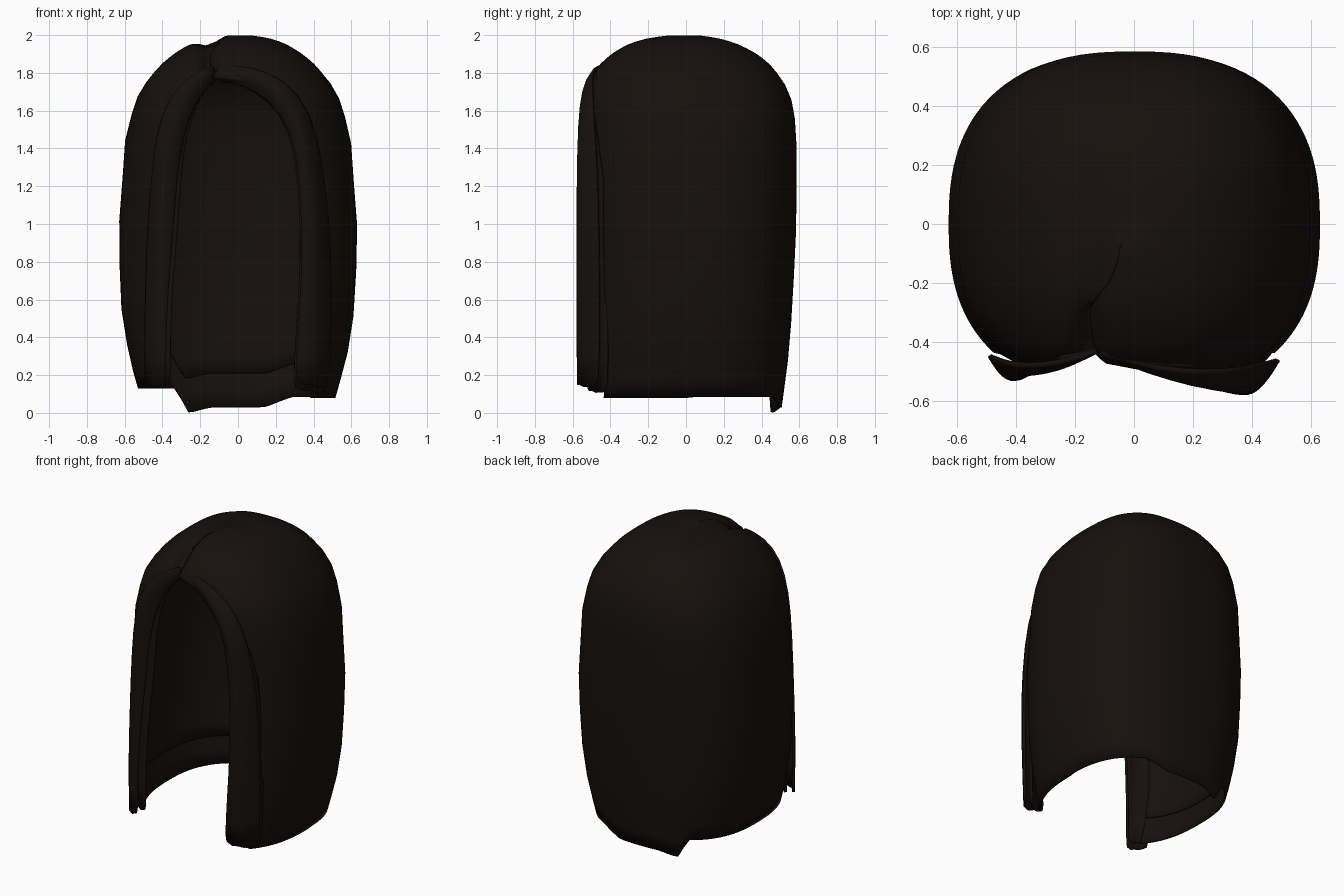
import bpy, bmesh, math

if "Cube" in bpy.data.objects:
    bpy.data.objects.remove(bpy.data.objects["Cube"])

mat = bpy.data.materials.new("dark_brown")
mat.diffuse_color = (0.008, 0.0052, 0.0038, 1)
mat.use_nodes = True
mat.node_tree.nodes["Principled BSDF"].inputs["Base Color"].default_value = mat.diffuse_color


def lerp(table, v, k=1):
    """Piecewise linear lookup in rows of (v, value, value...)."""
    if v <= table[0][0]:
        return table[0][k]
    for a, b in zip(table, table[1:]):
        if v <= b[0]:
            f = (v - a[0]) / (b[0] - a[0])
            return a[k] + (b[k] - a[k]) * f
    return table[-1][k]


def finish(name, bm, thickness, subdiv=0):
    bmesh.ops.remove_doubles(bm, verts=bm.verts, dist=0.0015)
    bmesh.ops.recalc_face_normals(bm, faces=bm.faces)
    me = bpy.data.meshes.new(name)
    bm.to_mesh(me)
    bm.free()
    ob = bpy.data.objects.new(name, me)
    bpy.context.collection.objects.link(ob)
    me.materials.append(mat)
    if subdiv:
        m = ob.modifiers.new("smooth", 'SUBSURF')
        m.levels = m.render_levels = subdiv
    m = ob.modifiers.new("thickness", 'SOLIDIFY')
    m.thickness = thickness
    m.offset = 0
    bpy.ops.object.select_all(action='DESELECT')
    ob.select_set(True)
    bpy.context.view_layer.objects.active = ob
    bpy.ops.object.shade_smooth_by_angle(angle=math.radians(60))
    return ob


def grid_faces(bm, rows):
    vs = [[bm.verts.new(p) for p in r] for r in rows]
    for a, b in zip(vs, vs[1:]):
        for i in range(len(a) - 1):
            bm.faces.new((a[i], a[i + 1], b[i + 1], b[i]))
    return vs


# height, half width, back depth, front depth
PROFILE = [(0, .49, .50, -.57), (.3, .575, .54, -.575), (.55, .615, .56, -.575),
           (.95, .632, .58, -.575), (1.2, .612, .583, -.57), (1.45, .595, .583, -.565),
           (1.6, .555, .57, -.56), (1.7, .52, .545, -.545), (1.83, .42, .46, -.47),
           (1.9, .335, .37, -.39), (1.95, .25, .27, -.30), (1.98, .165, .17, -.20),
           (1.995, .05, .05, -.07)]
# height, left and right edge of the face opening
OPENING = [(0, -.38, .37), (.3, -.45, .45), (.5, -.47, .47), (1.0, -.48, .48), (1.3, -.44, .45),
           (1.55, -.36, .36), (1.7, -.25, .22), (1.8, -.13, -.13), (1.9, -.15, -.15),
           (1.95, -.14, -.14), (2, -.03, -.03)]
# hem height across the back, by x
HEM = [(-.31, .13), (-.26, 0), (-.14, .03), (.14, .03), (.27, .085)]
LEVELS = [0, .1, .25, .45, .7, .95, 1.2, 1.4, 1.55, 1.65, 1.73, 1.8, 1.84, 1.87, 1.9,
          1.925, 1.945, 1.96, 1.975, 1.985, 1.993]
POW, COLS = 2.5, 96


def angles(z):
    out = []
    for k in (1, 2):
        r = max(-1, min(1, lerp(OPENING, z, k) / lerp(PROFILE, z)))
        out.append(-math.acos(math.copysign(abs(r) ** (POW / 2), r)))
    return out[1], out[0] + 2 * math.pi


def section(z, th):
    c, s = math.cos(th), math.sin(th)
    x = lerp(PROFILE, z) * math.copysign(abs(c) ** (2 / POW), c)
    y = lerp(PROFILE, z, 2 if s > 0 else 3) * abs(s) ** (2 / POW)
    return x, y


def shell(name, scale, lift, drop, thickness):
    bm = bmesh.new()
    rows = []
    a0, a1 = angles(0)
    for lev in LEVELS:
        t0, t1 = angles(lev)
        row = []
        for i in range(COLS + 1):
            f = i / COLS
            f -= .45 * math.sin(2 * math.pi * f) / (2 * math.pi)  # denser at the parting
            bx, by = section(0, a0 + (a1 - a0) * f)
            hem = lerp(HEM, bx) if by > 0 else (.13 if bx < 0 else .08)
            hem += lift
            z = hem + lev / 2 * (2 - hem)
            x, y = section(z, t0 + (t1 - t0) * f)
            # parting groove from the forehead to the crown
            if z > 1.6:
                fade = max(0, min(1, (.27 - y) / .2)) * min(1, (z - 1.6) / .15)
                g = math.exp(-((x + .155) / .045) ** 2) * fade
                z -= .055 * g
                if y < -.3:
                    y += .05 * g
            row.append((x * scale, y * scale, z - drop))
        rows.append(row)
    vs = grid_faces(bm, rows)
    bm.faces.new(vs[-1][:-1])
    bmesh.ops.remove_doubles(bm, verts=bm.verts, dist=0.0015)
    crown = [v for v in bm.verts if v.co.z > 1.8 - drop and not v.is_boundary]
    for _ in range(2):
        bmesh.ops.smooth_vert(bm, verts=crown, factor=.4,
                              use_axis_x=True, use_axis_y=True, use_axis_z=True)
    return finish(name, bm, thickness)


shell("hair_shell", 0.994, 0, 0, .012)
shell("inner_lining", 0.95, .22, .04, .012)


def lock(name, stations, bulge, shift=(0, 0, 0), trim=0):
    """Ribbon lofted between an outer and an inner edge, bulging forward."""
    bm = bmesh.new()
    rows = []
    n = 6
    for j, (o, i) in enumerate(stations):
        w = j / (len(stations) - 1)
        row = []
        for k in range(n + 1):
            f = k / n
            p = [a + (b - a) * f + s * min(1, w * 2) for a, b, s in zip(o, i, shift)]
            p[1] -= bulge * math.sin(math.pi * f) * min(1, .3 + w * 2)
            if j == len(stations) - 1:
                p[2] += trim + (.02 if k % 2 else 0)
            row.append(p)
        rows.append(row)
    grid_faces(bm, rows)
    return finish(name, bm, .016, 1)


RIGHT = [((-.11, -.43, 1.84), (-.12, -.41, 1.77)), ((.08, -.49, 1.83), (.02, -.46, 1.745)),
         ((.25, -.50, 1.76), (.17, -.51, 1.66)), ((.38, -.49, 1.60), (.29, -.54, 1.50)),
         ((.45, -.47, 1.30), (.335, -.56, 1.20)), ((.49, -.46, .90), (.345, -.565, .80)),
         ((.49, -.46, .50), (.32, -.565, .45)), ((.48, -.46, .12), (.30, -.56, .15))]
LEFT = [((-.13, -.43, 1.84), (-.12, -.41, 1.77)), ((-.25, -.47, 1.79), (-.19, -.45, 1.71)),
        ((-.36, -.48, 1.68), (-.26, -.47, 1.58)), ((-.43, -.47, 1.48), (-.315, -.48, 1.38)),
        ((-.46, -.46, 1.20), (-.335, -.49, 1.10)), ((-.48, -.45, .85), (-.36, -.51, .80)),
        ((-.49, -.45, .50), (-.385, -.52, .45)), ((-.49, -.44, .13), (-.38, -.52, .13))]

# front locks, each with a thinner layer tucked behind
lock("right_front_lock", RIGHT, .05)
lock("right_under_lock", RIGHT, .03, (-.012, .045, 0), -.03)
lock("left_front_lock", LEFT, .035)
lock("left_under_lock", LEFT, .02, (.025, .045, 0), .01)
